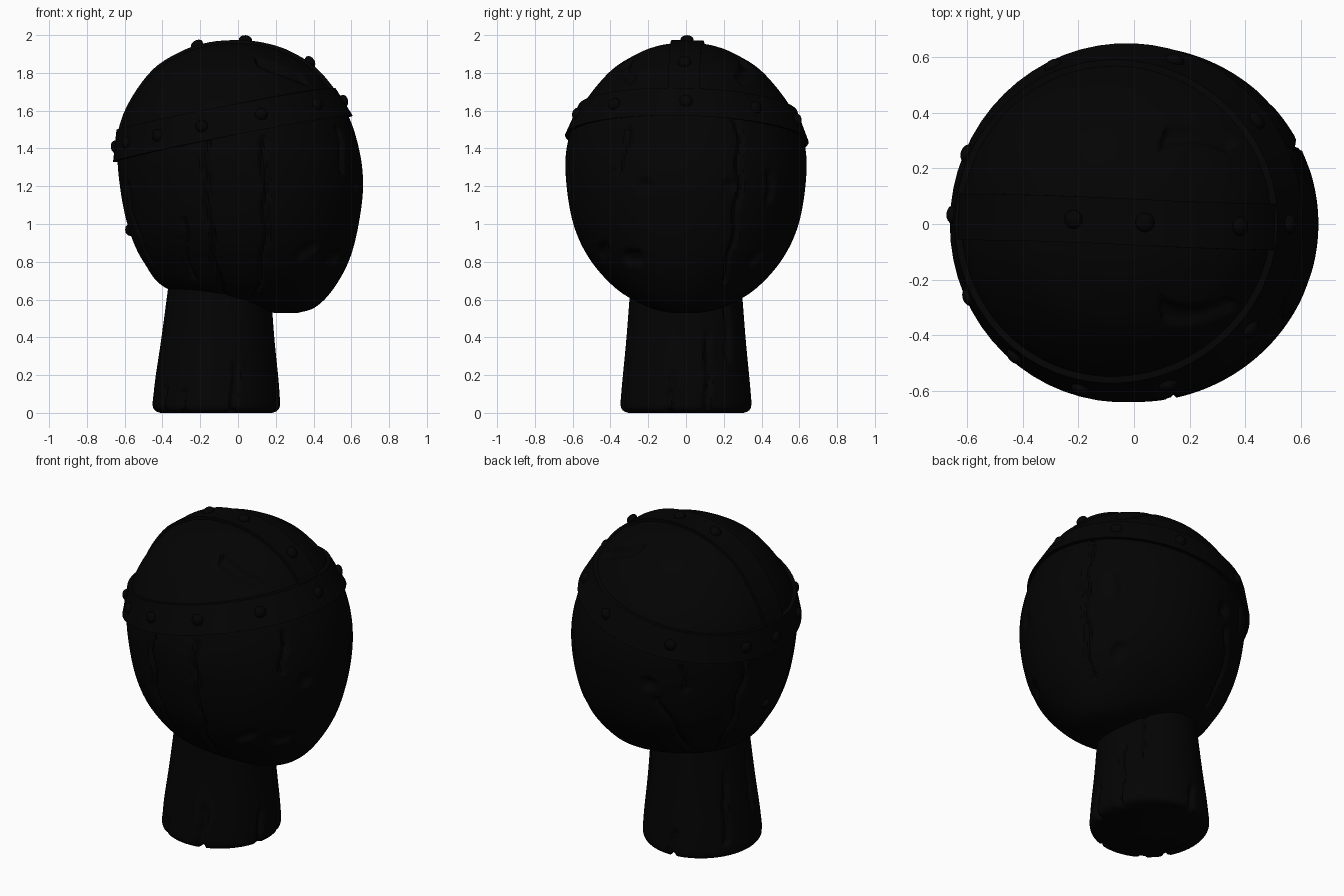
import bpy, bmesh, math
from math import sin, cos, pi, radians
from mathutils import Vector, Matrix
from mathutils.bvhtree import BVHTree

cube = bpy.data.objects.get("Cube")
if cube:
    bpy.data.objects.remove(cube, do_unlink=True)

# one flat near-black colour
SHADE = (0.001, 0.001, 0.001, 1)
black = bpy.data.materials.new("near_black")
black.use_nodes = True
black.diffuse_color = SHADE
black.node_tree.nodes["Principled BSDF"].inputs["Base Color"].default_value = SHADE


def finish(name, bm, angle=40):
    bmesh.ops.recalc_face_normals(bm, faces=bm.faces)
    mesh = bpy.data.meshes.new(name)
    bm.to_mesh(mesh)
    bm.free()
    mesh.materials.append(black)
    mesh.shade_smooth()
    mesh.set_sharp_from_angle(angle=radians(angle))
    obj = bpy.data.objects.new(name, mesh)
    bpy.context.collection.objects.link(obj)


def loft(bm, rings, closed=False):
    """Skin a row of cross-sections; cap the ends unless it is a closed loop."""
    rows = [[bm.verts.new(p) for p in ring] for ring in rings]
    n = len(rows[0])
    pairs = list(zip(rows, rows[1:])) + ([(rows[-1], rows[0])] if closed else [])
    for a, b in pairs:
        for i in range(n):
            j = (i + 1) % n
            bm.faces.new((a[i], a[j], b[j], b[i]))
    if not closed:
        bm.faces.new(rows[0])
        bm.faces.new(rows[-1])


def smooth_rows(rows, steps):
    """Catmull-Rom interpolation through the profile rows."""
    out = []
    pad = [rows[0]] + rows + [rows[-1]]
    for i in range(len(rows) - 1):
        p0, p1, p2, p3 = (Vector(r) for r in pad[i:i + 4])
        for k in range(steps):
            t = k / steps
            out.append(p1 + (p2 - p0) * (t / 2)
                       + (2 * p0 - 5 * p1 + 4 * p2 - p3) * (t * t / 2)
                       + (3 * p1 - p0 - 3 * p2 + p3) * (t ** 3 / 2))
    return out + [Vector(rows[-1])]


def ovals(rows, n):
    """Rows of height, min x, max x and half depth become oval rings."""
    return [[((a + b) / 2 + (b - a) / 2 * cos(2 * pi * i / n),
              d * sin(2 * pi * i / n), z) for i in range(n)] for z, a, b, d in rows]


def carve(bm, axis, radius, cuts):
    """Press grooves and holes (start, end, half width, depth) into the surface."""
    bmesh.ops.recalc_face_normals(bm, faces=bm.faces)
    bm.normal_update()
    for v in bm.verts:
        z = v.co.z
        angle = math.atan2(v.co.y, v.co.x - axis) + 0.018 * sin(z * 25)
        depth = 0
        for (a0, z0), (a1, z1), width, deep in cuts:
            u = ((angle - radians(a0) + pi) % (2 * pi) - pi) * radius
            w = z - z0
            du, dz = radians(a1 - a0) * radius, z1 - z0
            length = du * du + dz * dz
            t = min(1, max(0, (u * du + w * dz) / length)) if length else 0
            near = 1 - math.hypot(u - du * t, w - dz * t) / width
            if near > 0:
                depth = max(depth, deep * min(1, near * 1.6))
        v.co -= v.normal * depth


def cast(tree, origin, direction):
    d = Vector(direction).normalized()
    origin = Vector(origin)
    return tree.ray_cast(origin + d * 3, -d)[0], d


# head with splits, gouges, chips and worn knots
HEAD = [(0.53, 0.19, 0.32, 0.08), (0.56, 0.02, 0.41, 0.2), (0.65, -0.36, 0.5, 0.36),
        (0.8, -0.5, 0.585, 0.5), (0.98, -0.58, 0.635, 0.59), (1.2, -0.625, 0.662, 0.632),
        (1.4, -0.635, 0.64, 0.632), (1.6, -0.585, 0.57, 0.565), (1.8, -0.45, 0.425, 0.41),
        (1.9, -0.3, 0.28, 0.26), (1.945, -0.17, 0.15, 0.14), (1.96, -0.04, 0.03, 0.03)]
SPLITS = [((254, 1.45), (256, 0.62)), ((282, 1.45), (286, 0.62)), ((241, 1.02), (236, 0.72)),
          ((27, 1.55), (23, 0.7)), ((-30, 1.5), (-32, 1.28)), ((159, 1.4), (150, 0.7)),
          ((110, 1.1), (126, 0.72)), ((124, 1.32), (124, 1.18)), ((200, 1.2), (203, 0.8))]
cuts = [(s, e, 0.022, 0.02) for s, e in SPLITS]
for side in (-1, 1):
    cuts.append(((70 * side, 1.86), (40 * side, 1.77), 0.035, 0.025))
    cuts.append(((20 * side, 1.2), (20 * side, 1.2), 0.05, 0.02))
cuts += [((104, 1.2), (104, 1.2), 0.05, 0.025), ((43, 1.14), (43, 1.26), 0.03, 0.02),
         ((-31, 0.82), (-26, 0.82), 0.05, 0.025), ((40, 0.8), (43, 0.83), 0.045, 0.02),
         ((-52, 0.85), (-48, 0.87), 0.045, 0.02)]
bm = bmesh.new()
loft(bm, ovals(smooth_rows(HEAD, 14), 280))
head_tree = BVHTree.FromBMesh(bm)
carve(bm, 0, 0.6, cuts)
finish("wooden_head", bm)

# neck post with splits rising from its base
NECK = [(0, -0.41, 0.18, 0.305), (0.012, -0.438, 0.208, 0.333), (0.04, -0.452, 0.222, 0.346),
        (0.1, -0.447, 0.22, 0.343), (0.2, -0.435, 0.212, 0.334), (0.4, -0.405, 0.192, 0.315),
        (0.7, -0.365, 0.17, 0.292)]
SPLITS = [(213, 0, 0.13), (237, 0, 0.11), (285, 0, 0.25), (20, 0.02, 0.4), (45, 0.3, 0.58),
          (345, 0, 0.2), (95, 0, 0.15), (150, 0.1, 0.5), (190, 0.25, 0.55)]
bm = bmesh.new()
loft(bm, ovals(smooth_rows(NECK, 8), 160))
carve(bm, -0.11, 0.32, [((a, low), (a + 2, high), 0.022, 0.02) for a, low, high in SPLITS])
finish("neck_post", bm, 50)


# tilted helmet band
def band_point(angle, height):
    direction = (cos(angle), sin(angle), 0.2 * cos(angle) - 0.03 * sin(angle))
    return cast(head_tree, (0, 0, height), direction)


bm = bmesh.new()
rings = []
for i in range(64):
    low, d = band_point(2 * pi * i / 64, 1.457)
    high, d = band_point(2 * pi * i / 64, 1.622)
    out = Vector((d.x, d.y, 0)).normalized()
    rings.append([low - out * 0.03, low + out * 0.024, high + out * 0.024, high - out * 0.03])
loft(bm, rings, closed=True)
finish("helmet_band", bm)


# strap over the crown
def strap_point(angle, offset):
    y = 0.007 - 0.018 * cos(angle) + offset
    return cast(head_tree, (0, y, 1.6), (cos(angle), 0, sin(angle)))


bm = bmesh.new()
rings = []
for i in range(41):
    angle = 0.1 + i / 40 * (pi + 0.1)
    left, d = strap_point(angle, 0.083)
    right, d = strap_point(angle, -0.083)
    rings.append([left - d * 0.03, left + d * 0.018, right + d * 0.018, right - d * 0.03])
loft(bm, rings)
finish("helmet_strap", bm)

# rivets on the band and the strap
spots = [band_point(radians(a), 1.538)
         for a in (0, 40, 76, 117, 157, 177, 204, 228, 252, 282, 318)]
spots += [strap_point(radians(a), 0) for a in (34, 84, 122)]
bm = bmesh.new()
for p, d in spots:
    turn = d.to_track_quat('Z', 'Y').to_matrix().to_4x4()
    bmesh.ops.create_uvsphere(bm, u_segments=12, v_segments=8, radius=0.035,
                              matrix=Matrix.Translation(p + d * 0.016) @ turn
                              @ Matrix.Diagonal((1, 1, 0.7, 1)))
finish("helmet_rivets", bm, 60)

# small knot on the back of the head
p, d = cast(head_tree, (0, 0, 0.97), (-1, 0.05, 0))
bm = bmesh.new()
bmesh.ops.create_icosphere(bm, subdivisions=2, radius=0.035,
                           matrix=Matrix.Translation(p - d * 0.012))
finish("wood_knot", bm, 60)
